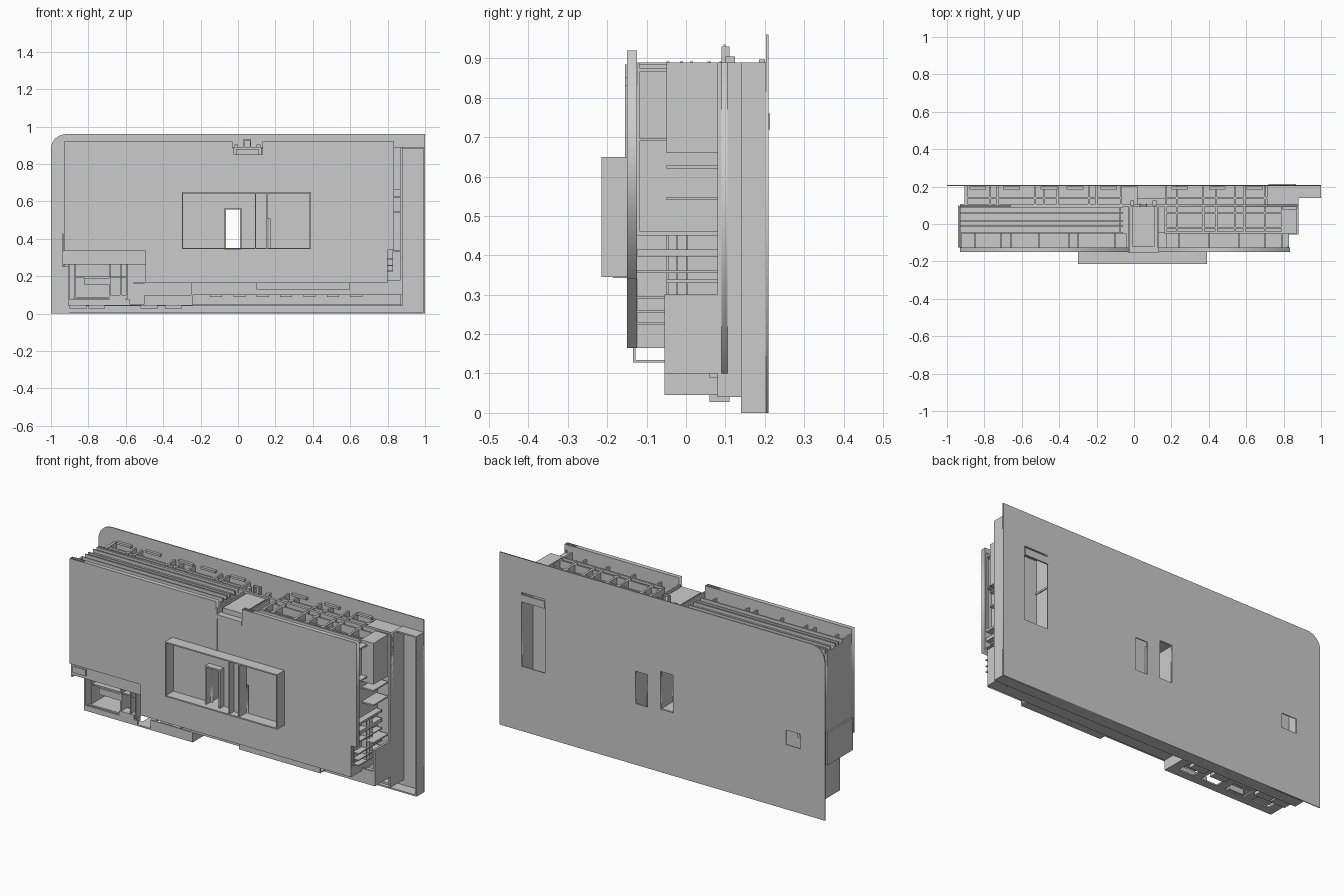
import bpy, bmesh, math
from mathutils import Vector


def boxes(name, items):
    """One object from a list of (x0, x1, y0, y1, z0, z1) boxes."""
    bm = bmesh.new()
    for x0, x1, y0, y1, z0, z1 in items:
        vs = bmesh.ops.create_cube(bm, size=1)["verts"]
        for v in vs:
            v.co = Vector(((x0 + x1) / 2 + v.co.x * (x1 - x0),
                           (y0 + y1) / 2 + v.co.y * (y1 - y0),
                           (z0 + z1) / 2 + v.co.z * (z1 - z0)))
    me = bpy.data.meshes.new(name)
    bm.to_mesh(me)
    bm.free()
    ob = bpy.data.objects.new(name, me)
    bpy.context.collection.objects.link(ob)
    return ob


def rect(x0, x1, z0, z1):
    return [(x0, z0), (x1, z0), (x1, z1), (x0, z1)]


def panel(name, outline, y0, y1, holes=()):
    """Flat xz outline with holes, extruded between two y values."""
    cu = bpy.data.curves.new(name, "CURVE")
    cu.dimensions = "2D"
    cu.fill_mode = "BOTH"
    cu.extrude = (y1 - y0) / 2
    for pts in [outline, *holes]:
        sp = cu.splines.new("POLY")
        sp.points.add(len(pts) - 1)
        for p, (x, z) in zip(sp.points, pts):
            p.co = (x, z, 0, 1)
        sp.use_cyclic_u = True
    ob = bpy.data.objects.new(name, cu)
    bpy.context.collection.objects.link(ob)
    ob.location.y = (y0 + y1) / 2
    ob.rotation_euler.x = math.pi / 2
    return ob


def frame(x0, x1, y0, y1, z0, z1, t):
    """Four walls around an opening that runs along y."""
    return [(x0, x0 + t, y0, y1, z0, z1), (x1 - t, x1, y0, y1, z0, z1),
            (x0 + t, x1 - t, y0, y1, z0, z0 + t), (x0 + t, x1 - t, y0, y1, z1 - t, z1)]


# Back plate with one rounded corner and its cut-outs
corner = [(-0.92 - 0.08 * math.sin(a), 0.88 + 0.08 * math.cos(a))
          for a in [i * math.pi / 16 for i in range(9)]]
SLOTS = [rect(-0.065, 0.01, 0.35, 0.56), rect(0.09, 0.165, 0.34, 0.52)]
PORT = rect(-0.85, -0.76, 0.36, 0.44)
panel("back_plate", [(1, 0.96)] + corner + [(-1, 0), (1, 0)], 0.203, 0.209,
      SLOTS + [PORT, rect(0.72, 0.865, 0.36, 0.77)])
boxes("back_latch", [(0.72, 0.865, 0.205, 0.213, 0.72, 0.76)])

# Right tray: end wall, top shelf and bottom lip
boxes("side_tray", [(0.992, 1, 0.14, 0.205, 0, 0.89), (0.88, 1, 0.14, 0.205, 0.882, 0.89),
                    (-0.9, 1, 0.14, 0.205, 0, 0.008)])

# Middle plate shared by the rear and central layers
panel("middle_plate", [(-0.93, 0.89), (-0.93, 0.25), (-0.5, 0.25), (-0.5, 0.1),
                       (0.88, 0.1), (0.88, 0.89)], 0.09, 0.105, SLOTS + [PORT])

# Rear layer: end walls, rows of ribs, small top strips
LEFT_RIBS = [-0.9, -0.77, -0.73, -0.53, -0.48, -0.41, -0.24, -0.2, -0.07]
RIGHT_RIBS = [0.17, 0.23, 0.37, 0.44, 0.54, 0.59, 0.70]
ribs = [(x - 0.005, x + 0.005, 0.105, 0.204, 0.47, 0.885) for x in LEFT_RIBS]
ribs += [(x - 0.005, x + 0.005, 0.105, 0.204, 0.12, 0.885) for x in RIGHT_RIBS]
ribs += [(-0.9, -0.07, 0.135, 0.145, 0.6, 0.885), (0.17, 0.87, 0.135, 0.145, 0.8, 0.885),
         (-0.9, -0.07, 0.105, 0.204, 0.6, 0.61), (0.17, 0.71, 0.105, 0.204, 0.6, 0.61),
         (0.71, 0.88, 0.105, 0.204, 0.79, 0.885)]
boxes("rear_ribs", ribs)
boxes("rear_walls", [(0.868, 0.88, 0.08, 0.204, 0.04, 0.89), (-0.9, -0.89, 0.1, 0.204, 0.04, 0.885),
                     (-0.9, 0.88, 0.1, 0.204, 0.04, 0.052)])
boxes("rear_top_strips", [(x, x + 0.09, 0.185, 0.2, 0.885, 0.897)
                          for x in (-0.88, -0.7, -0.5, -0.36, -0.18, 0.2, 0.4, 0.6)])

# Left channel: long body with parallel ridges on top
boxes("left_channel", [(-0.93, -0.075, -0.05, 0.09, 0.335, 0.875)])
boxes("channel_ridges", [(-0.93, -0.06, y, y + 0.008, 0.87, 0.892)
                         for y in (-0.05, -0.015, 0.01, 0.055, 0.085, 0.1)])

# Right half of the central layer: open lattice
cells = [(x - 0.006, x + 0.006, -0.05, 0.09, 0.17, 0.885) for x in RIGHT_RIBS]
cells += [(0.165, 0.79, y, y + 0.01, 0.56, 0.885) for y in (-0.025, 0.055)]
cells += [(0.165, 0.79, -0.05, 0.09, 0.56, 0.572), (0.165, 0.79, -0.05, 0.09, 0.75, 0.76),
          (0.165, 0.79, -0.05, -0.04, 0.17, 0.89)]
boxes("right_lattice", cells)

# Front panel, stepped at the lower corners and notched at the top
panel("front_panel", [(-0.93, 0.92), (-0.93, 0.335), (-0.495, 0.335), (-0.495, 0.165),
                      (0.8, 0.165), (0.8, 0.34), (0.835, 0.34), (0.835, 0.92), (0.13, 0.92),
                      (0.13, 0.85), (-0.03, 0.85), (-0.03, 0.92)], -0.15, -0.125,
      [SLOTS[0], rect(0.157, 0.17, 0.35, 0.51)])

# Ribs and rails between the front panel and the central layer
front = [(x - 0.004, x + 0.004, -0.126, -0.05, 0.4, 0.87)
         for x in (-0.85, -0.71, -0.66, -0.51, -0.35, -0.3, -0.1, 0.24, 0.4, 0.56, 0.7)]
front += [(-0.93, -0.04, -0.126, -0.05, 0.66, 0.67), (0.17, 0.79, -0.126, -0.05, 0.66, 0.67),
          (-0.93, -0.92, -0.126, -0.05, 0.335, 0.89), (0.02, 0.79, -0.126, -0.05, 0.165, 0.177),
          (-0.495, 0.02, -0.126, 0.09, 0.165, 0.177), (-0.495, -0.483, -0.126, 0.09, 0.165, 0.335),
          (-0.93, -0.07, -0.126, 0.09, 0.335, 0.347)]
boxes("front_ribs", front)

# Raised frame on the front with its divider and through sleeve
boxes("raised_frame", frame(-0.3, 0.39, -0.214, -0.149, 0.345, 0.65, 0.007))
boxes("frame_divider", [(0.09, 0.097, -0.214, -0.149, 0.35, 0.645),
                        (0.15, 0.157, -0.214, -0.149, 0.35, 0.645),
                        (0.097, 0.15, -0.175, -0.149, 0.35, 0.645)])
boxes("slot_sleeve", frame(-0.073, 0.018, -0.185, 0.2, 0.342, 0.566, 0.008))

# Central column under the top notch, with small clips
boxes("centre_column", [(-0.03, 0.13, -0.155, 0.09, 0.83, 0.852),
                        (-0.03, -0.022, -0.155, 0.1, 0.62, 0.885),
                        (0.122, 0.13, -0.125, 0.1, 0.62, 0.885),
                        (-0.01, 0.11, -0.12, 0.09, 0.85, 0.88)])
boxes("centre_clips", [(0.03, 0.036, 0.09, 0.11, 0.86, 0.93), (0.064, 0.07, 0.09, 0.11, 0.86, 0.93),
                       (0.03, 0.07, 0.095, 0.1, 0.924, 0.935), (-0.02, 0.0, 0.1, 0.125, 0.88, 0.905),
                       (0.1, 0.12, 0.1, 0.125, 0.88, 0.905)])

# Right side: inner wall, shelves, and the window frame at the top
boxes("right_inner_wall", [(0.785, 0.795, -0.126, 0.09, 0.165, 0.885)])
shelves = [(0.79, 0.83, -0.126, 0.08, z, z + h) for z, h in
           ((0.45, 0.012), (0.397, 0.018), (0.355, 0.006), (0.29, 0.006), (0.255, 0.006), (0.225, 0.006))]
shelves += [(0.79, 0.868, -0.05, 0.08, z, z + 0.008) for z in (0.33, 0.54, 0.62, 0.66, 0.74)]
shelves += [(0.79, 0.825, y, y + 0.005, 0.225, 0.45) for y in (-0.05, -0.025, 0.0)]
boxes("right_shelves", shelves)
boxes("right_block", [(0.79, 0.868, -0.05, 0.08, 0.66, 0.89), (0.79, 0.8, -0.148, 0.08, 0.165, 0.225),
                      (0.82, 0.83, -0.126, -0.118, 0.45, 0.89), (0.79, 0.83, -0.126, -0.05, 0.865, 0.875),
                      (0.79, 0.83, -0.126, -0.05, 0.69, 0.697)])

# Bottom casing with a row of feet
boxes("bottom_casing", [(-0.25, 0.88, -0.055, 0.14, 0.1, 0.112), (-0.25, 0.88, -0.055, -0.045, 0.1, 0.18),
                        (0.868, 0.88, -0.055, 0.09, 0.1, 0.3)])
boxes("bottom_feet", [(-0.15 + i * 0.125, -0.085 + i * 0.125, 0.06, 0.11, 0.09, 0.101) for i in range(7)])
boxes("bottom_clip", [(0.1, 0.6, -0.135, -0.128, 0.128, 0.17), (0.1, 0.6, -0.135, -0.055, 0.128, 0.134)])

# Lower left housing: open-fronted box, floor openings, shelves and posts
housing = [(-0.91, -0.9, -0.055, 0.1, 0.045, 0.335), (-0.25, -0.24, -0.055, 0.1, 0.045, 0.165),
           (-0.91, -0.24, -0.055, -0.01, 0.045, 0.053), (-0.91, -0.24, 0.06, 0.1, 0.045, 0.053),
           (-0.91, -0.24, 0.09, 0.1, 0.045, 0.27), (-0.88, -0.6, -0.055, 0.09, 0.08, 0.088),
           (-0.5, -0.24, -0.055, -0.047, 0.045, 0.1), (-0.91, -0.58, -0.055, -0.047, 0.045, 0.075)]
housing += [(x, x + 0.05, -0.01, 0.06, 0.045, 0.053) for x in (-0.91, -0.75, -0.58, -0.43, -0.29)]
boxes("lower_housing", housing)
inner = [(x, x + 0.008, -0.05, 0.09, 0.08, 0.27) for x in (-0.875, -0.69, -0.63, -0.6)]
inner += [(-0.875, -0.6, -0.04, 0.09, 0.19, 0.198), (-0.82, -0.68, -0.05, 0.03, 0.155, 0.19),
          (-0.56, -0.5, -0.05, 0.09, 0.16, 0.168), (-0.69, -0.6, -0.055, 0.0, 0.05, 0.1)]
boxes("housing_inner_parts", inner)
boxes("housing_bracket", [(-0.94, -0.48, -0.125, -0.117, 0.265, 0.335), (-0.94, -0.48, -0.125, 0.09, 0.262, 0.27),
                          (-0.94, -0.932, -0.125, 0.1, 0.25, 0.43), (-0.925, -0.845, -0.132, -0.125, 0.28, 0.315)])
boxes("housing_feet", [(x, x + 0.09, 0.06, 0.11, 0.028, 0.046) for x in (-0.9, -0.8, -0.52, -0.39)])
